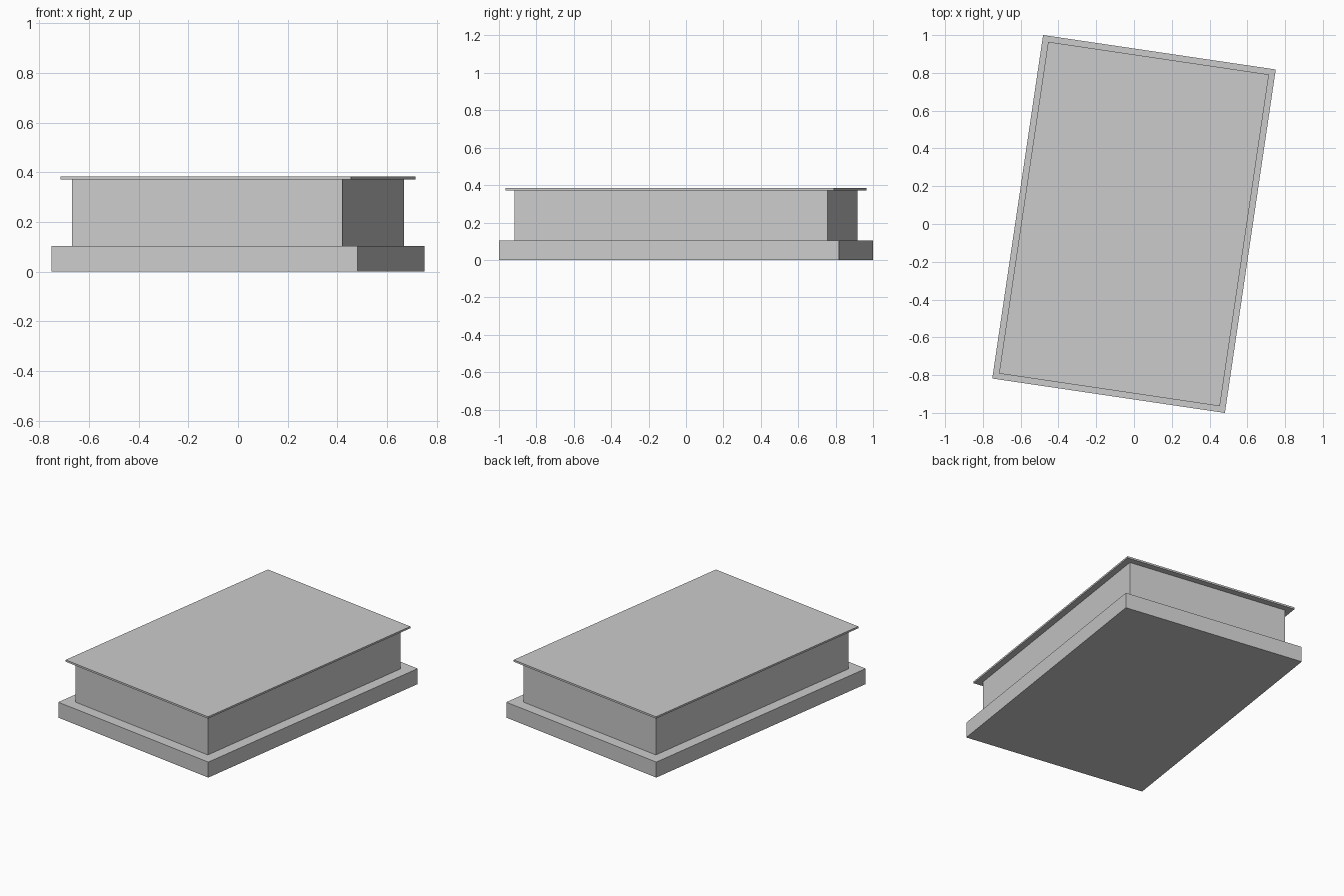
import bpy
from math import radians

if "Cube" in bpy.data.objects:
    bpy.data.objects.remove(bpy.data.objects["Cube"])

TURN = radians(-8.42)  # whole model is turned slightly about z


def slab(name, width, length, z0, z1):
    bpy.ops.mesh.primitive_cube_add(size=1, location=(0, 0, (z0 + z1) / 2),
                                    rotation=(0, 0, TURN))
    ob = bpy.context.object
    ob.name = name
    ob.scale = (width, length, z1 - z0)
    return ob


# Wide plinth at the bottom
slab("base_plinth", 1.245, 1.838, 0.0, 0.103)
# Recessed block in the middle
slab("body_block", 1.10, 1.693, 0.103, 0.372)
# Thin overhanging top plate
slab("top_plate", 1.182, 1.775, 0.372, 0.384)
